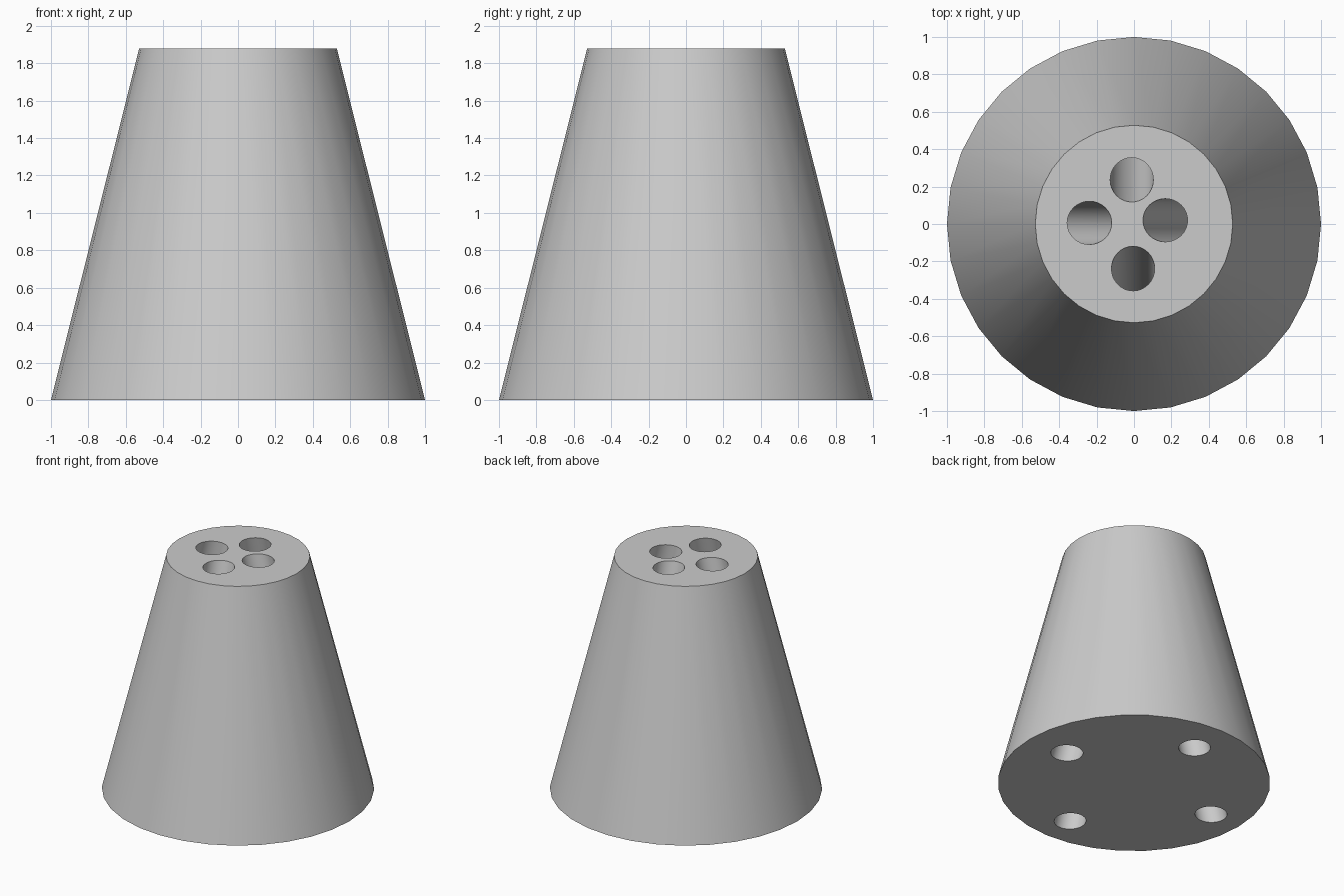
import bpy
from mathutils import Vector

cube = bpy.data.objects.get("Cube")
if cube:
    bpy.data.objects.remove(cube, do_unlink=True)

HEIGHT = 1.88

grey = bpy.data.materials.new("light grey")
grey.use_nodes = True
colour = (0.6, 0.6, 0.6, 1)
grey.diffuse_color = colour
grey.node_tree.nodes["Principled BSDF"].inputs["Base Color"].default_value = colour

# Tapered body
bpy.ops.mesh.primitive_cone_add(vertices=32, radius1=1, radius2=0.528,
                                depth=HEIGHT, location=(0, 0, HEIGHT / 2))
body = bpy.context.object
body.name = "tapered_body"
body.data.materials.append(grey)


def bore_cutter(top, bottom, radius=0.1155, overrun=0.03):
    """Slanted cylinder running through both end faces."""
    a, b = Vector((*top, HEIGHT)), Vector((*bottom, 0))
    axis = (a - b).normalized()
    bpy.ops.mesh.primitive_cylinder_add(
        vertices=32, radius=radius, depth=(a - b).length + 2 * overrun,
        location=(a + b) / 2, rotation=axis.to_track_quat('Z', 'Y').to_euler())
    cutter = bpy.context.object
    cutter.name = "bore_cutter"
    cutter.hide_render = True
    cutter.data.materials.append(grey)
    return cutter


# Four bores that splay outwards towards the base
bores = [((-0.012, 0.236), (-0.01, 0.68)),
         ((-0.238, 0.006), (-0.73, 0.01)),
         ((0.167, 0.02), (0.66, 0.02)),
         ((-0.005, -0.238), (0, -0.73))]
for top, bottom in bores:
    cutter = bore_cutter(top, bottom)
    cut = body.modifiers.new("bore", 'BOOLEAN')
    cut.operation, cut.solver, cut.object = 'DIFFERENCE', 'EXACT', cutter
    bpy.context.view_layer.objects.active = body
    bpy.ops.object.modifier_apply(modifier=cut.name)
    bpy.data.objects.remove(cutter, do_unlink=True)

# Smooth walls with crisp rims
bpy.ops.object.select_all(action='DESELECT')
body.select_set(True)
bpy.context.view_layer.objects.active = body
bpy.ops.object.shade_smooth_by_angle(angle=0.6)
